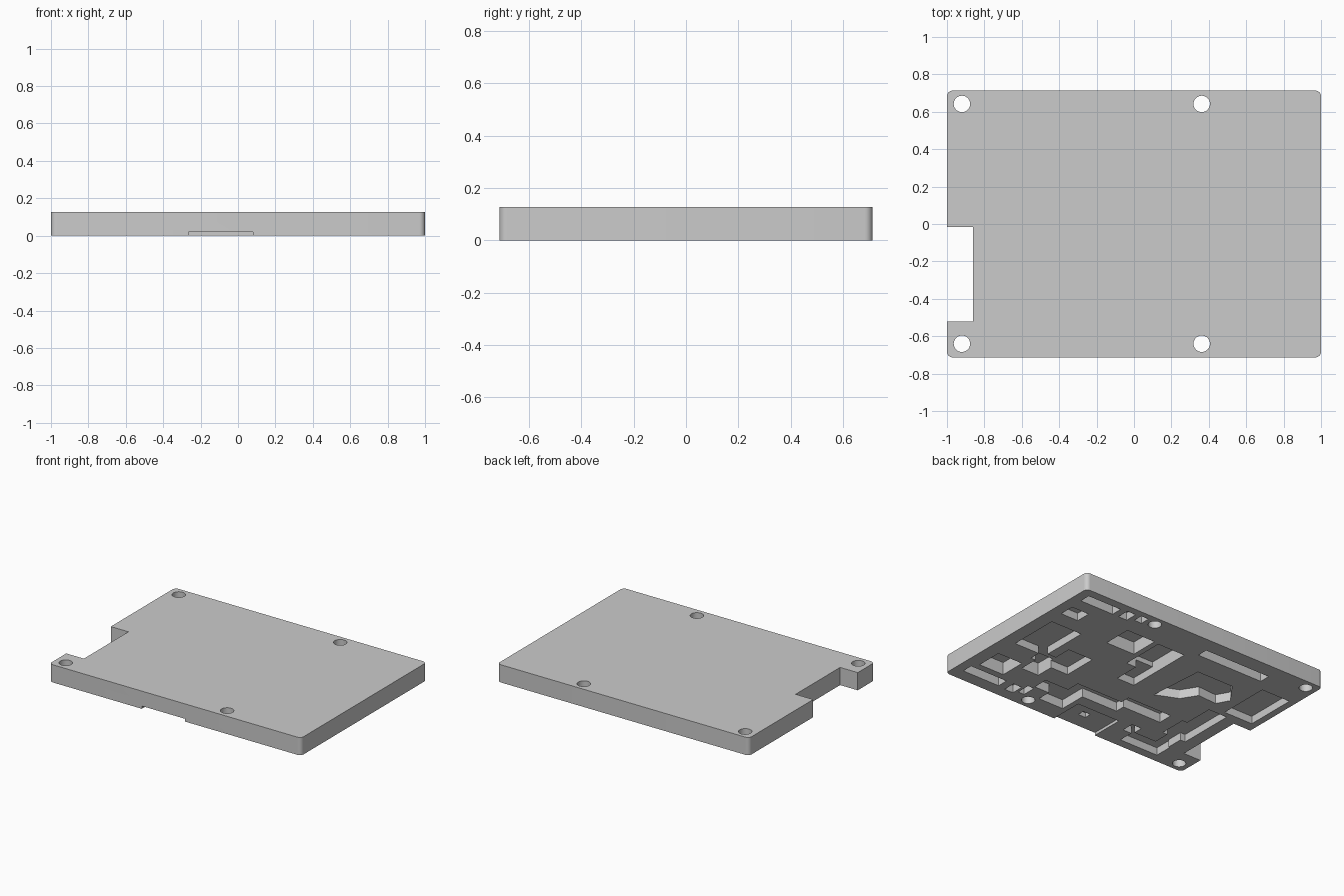
import bpy, bmesh, math

old = bpy.data.objects.get("Cube")
if old:
    bpy.data.objects.remove(old, do_unlink=True)

THICK = 0.127
RELIEF, SHALLOW, MEDIUM, DEEP = 0.02, 0.055, 0.065, 0.09

# One plain grey for the whole plate
grey = bpy.data.materials.new("plain grey")
grey.use_nodes = True
colour = (0.6, 0.6, 0.6, 1)
grey.diffuse_color = colour
grey.node_tree.nodes["Principled BSDF"].inputs["Base Color"].default_value = colour


def prism(name, points, bottom, top):
    """Extrude a flat outline between two heights."""
    bm = bmesh.new()
    base = bm.faces.new([bm.verts.new((x, y, bottom)) for x, y in points])
    grown = bmesh.ops.extrude_face_region(bm, geom=[base])["geom"]
    moved = [v for v in grown if isinstance(v, bmesh.types.BMVert)]
    bmesh.ops.translate(bm, verts=moved, vec=(0, 0, top - bottom))
    bmesh.ops.recalc_face_normals(bm, faces=bm.faces)
    mesh = bpy.data.meshes.new(name)
    bm.to_mesh(mesh)
    bm.free()
    mesh.materials.append(grey)
    obj = bpy.data.objects.new(name, mesh)
    bpy.context.collection.objects.link(obj)
    return obj


def box(x0, x1, y0, y1):
    return [(x0, y0), (x1, y0), (x1, y1), (x0, y1)]


def rounded(hx, hy, r, steps=8):
    """Rectangle outline with rounded corners."""
    points = []
    for i, (sx, sy) in enumerate([(1, 1), (-1, 1), (-1, -1), (1, -1)]):
        for k in range(steps + 1):
            a = math.pi / 2 * (i + k / steps)
            points.append((sx * (hx - r) + r * math.cos(a), sy * (hy - r) + r * math.sin(a)))
    return points


def circle(cx, cy, r, sides=32):
    turn = 2 * math.pi / sides
    return [(cx + r * math.cos(turn * i), cy + r * math.sin(turn * i)) for i in range(sides)]


plate = prism("cover_plate", rounded(1, 0.713, 0.03), 0, THICK)
bpy.context.view_layer.objects.active = plate
plate.select_set(True)


def cut(points, depth):
    """Carve an outline into the underside of the plate."""
    tool = prism("pocket_cutter", points, -0.05, depth)
    tool.hide_render = True
    mod = plate.modifiers.new("pocket", "BOOLEAN")
    mod.operation, mod.solver, mod.object = "DIFFERENCE", "EXACT", tool
    bpy.ops.object.modifier_apply(modifier=mod.name)
    bpy.data.objects.remove(tool, do_unlink=True)


# Side notch and four screw holes, cut right through
through = THICK + 0.05
cut(box(-1.1, -0.86, -0.52, -0.015), through)
for x in (-0.92, 0.362):
    for y in (-0.64, 0.642):
        cut(circle(x, y, 0.044), through)

# Shallow relief open at the front edge
cut(box(-0.265, 0.08, -0.8, -0.47), RELIEF)

# Narrow slots along the long edges
for slot in [
    (0.66, 0.93, 0.57, 0.65),
    (0.63, 0.93, -0.62, -0.54),
    (-0.64, -0.11, 0.52, 0.6),
    (-0.48, -0.12, -0.31, -0.2),
]:
    cut(box(*slot), MEDIUM)

# Small component wells
for well in [
    (0.54, 0.61, 0.57, 0.66),
    (0.44, 0.5, 0.6, 0.67),
    (0.78, 0.92, 0.36, 0.47),
    (0.5, 0.57, -0.63, -0.54),
    (0.43, 0.48, -0.6, -0.5),
    (-0.09, -0.03, -0.6, -0.55),
]:
    cut(box(*well), SHALLOW)

# Broad shallow pockets, with the short channels joining them
for pocket in [
    (0.65, 0.9, -0.13, 0.24),
    (0.57, 0.7, -0.21, -0.1),
    (0.38, 0.58, -0.22, 0.03),
    (-0.95, -0.72, 0.06, 0.44),
    (-0.74, -0.43, -0.65, -0.52),
    (-0.44, -0.36, -0.54, -0.45),
    (-0.73, -0.62, -0.53, -0.39),
]:
    cut(box(*pocket), SHALLOW)

# Deep component pockets
for pocket in [
    (0.7, 0.9, -0.49, -0.3),
    (0.52, 0.66, -0.35, -0.2),
    (0.22, 0.45, 0.26, 0.47),
    (-0.04, 0.18, 0.14, 0.46),
]:
    cut(box(*pocket), DEEP)

# Stepped and angled pockets
angled = [(-0.22, -0.06), (-0.38, 0.01), (-0.45, 0.12), (-0.6, 0.11),
          (-0.65, 0.2), (-0.54, 0.35), (-0.25, 0.35)]
winding = [(0.32, -0.58), (0.12, -0.58), (0.12, -0.38), (-0.17, -0.38),
           (-0.17, -0.27), (0.25, -0.27), (0.25, -0.37), (0.44, -0.37),
           (0.44, -0.48), (0.32, -0.48)]
side_bay = [(-0.77, -0.4), (-0.58, -0.4), (-0.58, -0.2), (-0.62, -0.2),
            (-0.62, 0.02), (-0.77, 0.02)]
for outline, depth in [
    (angled, MEDIUM),
    (winding, MEDIUM),
    (side_bay, SHALLOW),
    (box(-0.04, 0.1, -0.05, 0.15), SHALLOW),
]:
    cut(outline, depth)

bpy.ops.object.shade_smooth_by_angle(angle=math.radians(30))
